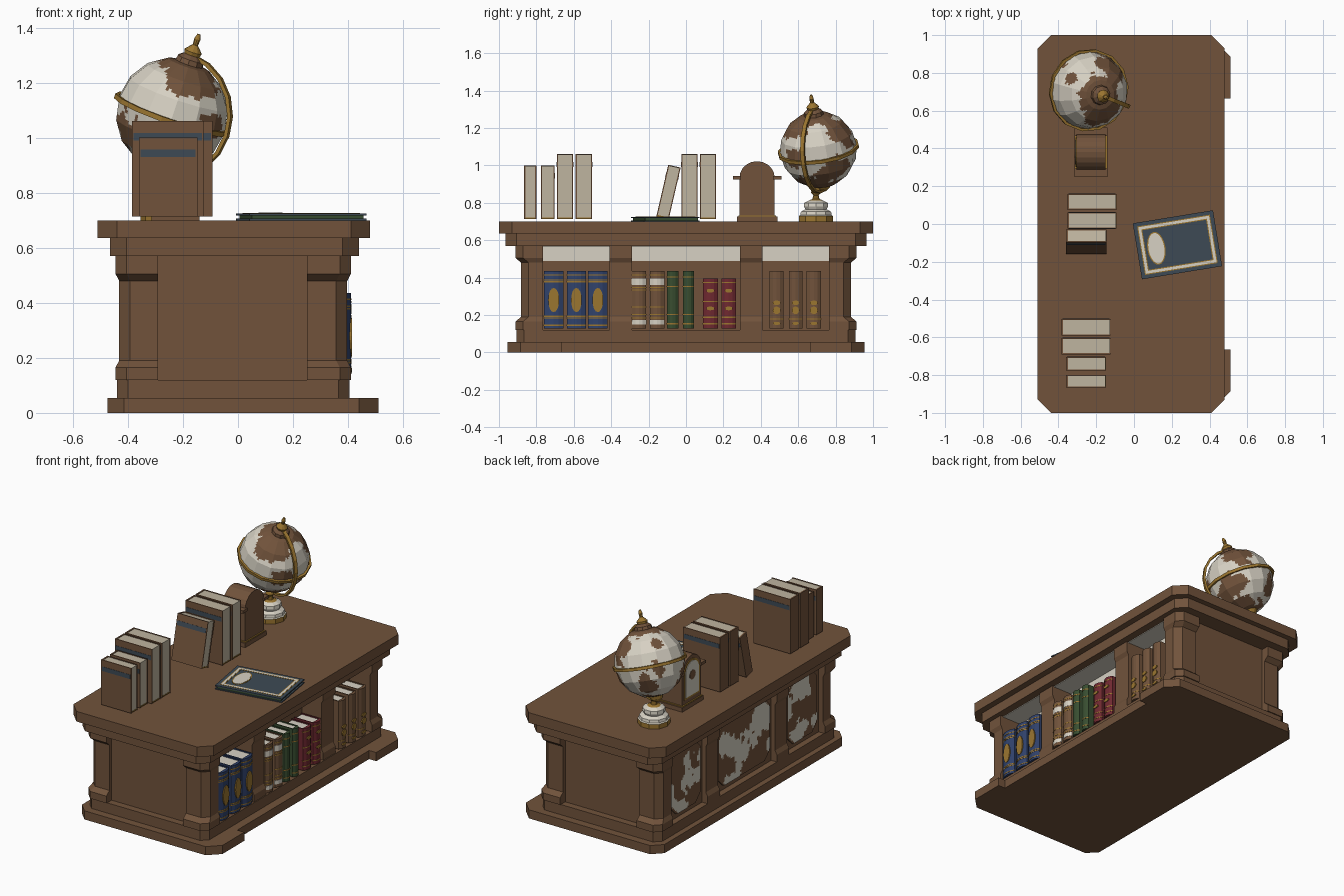
import bpy, bmesh, math
from mathutils import Vector, Matrix, noise

if "Cube" in bpy.data.objects:
    bpy.data.objects.remove(bpy.data.objects["Cube"])

COLS = {"wood": (.165, .086, .044), "cream": (.68, .64, .55), "pages": (.52, .46, .35),
        "gold": (.33, .18, .03), "slate": (.048, .068, .09), "navy": (.03, .055, .15),
        "green": (.04, .075, .03), "red": (.16, .022, .03)}
MATS = []
for n, c in COLS.items():
    m = bpy.data.materials.new(n)
    m.diffuse_color = (*c, 1)
    m.use_nodes = True
    m.node_tree.nodes["Principled BSDF"].inputs["Base Color"].default_value = m.diffuse_color
    MATS.append(m)
WOOD, CREAM, PAGES, GOLD, SLATE, NAVY, GREEN, RED = range(8)

def finish(bm, name):
    bmesh.ops.recalc_face_normals(bm, faces=bm.faces)
    me = bpy.data.meshes.new(name)
    bm.to_mesh(me)
    bm.free()
    for m in MATS:
        me.materials.append(m)
    ob = bpy.data.objects.new(name, me)
    bpy.context.collection.objects.link(ob)
    return ob

def loft(bm, rings, mat, closed=False):
    """Skin rings of points; mat is one index or one per segment."""
    vs = [[bm.verts.new(p) for p in r] for r in rings]
    k, n = len(vs), len(vs[0])
    seg = k if closed else k - 1
    ms = [mat] * seg if isinstance(mat, int) else mat
    for i in range(seg):
        a, b = vs[i], vs[(i + 1) % k]
        for j in range(n):
            bm.faces.new((a[j], a[(j + 1) % n], b[(j + 1) % n], b[j])).material_index = ms[i]
    if not closed:
        bm.faces.new(vs[0]).material_index = ms[0]
        bm.faces.new(vs[-1]).material_index = ms[-1]

def prism(bm, pts, a, b, mat, axis="z"):
    put = {"z": lambda p, t: (p[0], p[1], t), "x": lambda p, t: (t, p[0], p[1])}[axis]
    loft(bm, [[put(p, t) for p in pts] for t in (a, b)], mat)

def rect(x0, x1, y0, y1, c=(0, 0, 0, 0)):
    """Rectangle with chosen corners chamfered."""
    pts = []
    for (x, y, sx, sy, first), ch in zip(((x0, y0, 1, 1, 1), (x1, y0, -1, 1, 0), (x1, y1, -1, -1, 1), (x0, y1, 1, -1, 0)), c):
        if ch == 0:
            pts.append((x, y))
        else:
            pair = [(x, y + sy * ch), (x + sx * ch, y)]
            pts += pair if first else pair[::-1]
    return pts

def box(bm, x0, x1, y0, y1, z0, z1, mat=WOOD):
    prism(bm, rect(x0, x1, y0, y1), z0, z1, mat)

def oval(cx, cy, rx, ry, n=16):
    return [(cx + rx * math.cos(math.tau * i / n), cy + ry * math.sin(math.tau * i / n)) for i in range(n)]

def slab(name, x0, x1, y, z0, z1, ch):
    bm = bmesh.new()
    prism(bm, rect(x0, x1, -y, y, (ch,) * 4), z0, z1, WOOD)
    finish(bm, name)

# Desk carcass
slab("desk_top", -.51, .48, 1.0, .635, .70, .07)
slab("desk_top_moulding", -.465, .44, .965, .57, .635, .06)
slab("lower_body", -.44, .405, .905, .055, .12, .04)
slab("plinth", -.475, .46, .955, 0, .055, .06)
bm = bmesh.new()
for s in (-1, 1):
    ya, yb = sorted((s * .665, s * .955))
    prism(bm, rect(.3, .51, ya, yb, (0, .07 * (s < 0), .07 * (s > 0), 0)), 0, .055, WOOD)
finish(bm, "plinth_feet")
bm = bmesh.new()
box(bm, -.40, .25, -.86, .86, .12, .57)
finish(bm, "cabinet_core")

# Pilasters with flared caps and bases
LEVELS = ((.12, 0), (.165, 0), (.19, 1), (.48, 1), (.505, 0), (.57, 0))
def pilaster(name, x0, x1, y0, y1, ox, oy, c=(0, 0, 0, 0)):
    bm = bmesh.new()
    rings = []
    for z, k in LEVELS:
        ix, iy = .013 * k, .03 * k
        r = rect(x0 + ix * (ox < 0), x1 - ix * (ox > 0), y0 + iy * (oy < 0), y1 - iy * (oy > 0), c)
        rings.append([(x, y, z) for x, y in r])
    loft(bm, rings, WOOD)
    finish(bm, name)
for sy in (-1, 1):
    ya, yb = sorted((sy * .765, sy * .912))
    o = .04
    pilaster("back_corner_pilaster", -.445, -.29, ya, yb, -1, sy, (o * (sy < 0), 0, 0, o * (sy > 0)))
    pilaster("front_corner_pilaster", .25, .41, ya, yb, 1, sy, (0, o * (sy < 0), o * (sy > 0), 0))
    ya, yb = sorted((sy * .288, sy * .41))
    pilaster("back_divider", -.44, -.39, ya, yb, -1, 0)
    pilaster("shelf_divider", .24, .40, ya, yb, 1, 0)

# Shelf bays: pale lining; back: octagonal mottled panels
for y0, y1 in ((-.765, -.41), (-.288, .288), (.41, .765)):
    bm = bmesh.new()
    box(bm, .25, .256, y0, y1, .49, .57, CREAM)
    box(bm, .25, .39, y0, y1, .565, .569, CREAM)
    finish(bm, "bay_lining")
    bm = bmesh.new()
    a, b, lo, hi, ch = y0 + .03, y1 - .03, .15, .545, .05
    prism(bm, rect(a, b, lo, hi, (ch,) * 4), -.403, -.41, WOOD, "x")
    nx, nz = int((b - a) / .012), 32
    for i in range(nx):
        for j in range(nz):
            ya, yb = a + (b - a) * i / nx, a + (b - a) * (i + 1) / nx
            za, zb = lo + (hi - lo) * j / nz, lo + (hi - lo) * (j + 1) / nz
            y, z = (ya + yb) / 2, (za + zb) / 2
            if min(y - a, b - y) + min(z - lo, hi - z) < ch + .02:
                continue
            if noise.noise(Vector((y * 7, z * 7, 3.3))) + .3 * noise.noise(Vector((y * 25, z * 25, 1))) > .03:
                f = bm.faces.new([bm.verts.new((-.412, p, q)) for p, q in ((ya, za), (ya, zb), (yb, zb), (yb, za))])
                f.material_index = CREAM
    finish(bm, "back_panel")

# Books standing on the shelf, rounded spines outward
def shelf_book(y0, y1, top, cover, bands, ovals=()):
    bm = bmesh.new()
    z0, w, xa, xs = .128, y1 - y0, .262, .395
    box(bm, xa + .005, xs, y0 + .006, y1 - .006, z0 + .004, top - .006, CREAM)
    box(bm, xa, xs, y0, y0 + .007, z0, top, cover)
    box(bm, xa, xs, y1 - .007, y1, z0, top, cover)
    def spine(e):
        return [(xs - .005, y0 - e), (xs, y0 - e), (xs + .012 + e, y0 + .25 * w), (xs + .016 + e, y0 + .5 * w),
                (xs + .012 + e, y1 - .25 * w), (xs, y1 + e), (xs - .005, y1 + e)]
    prism(bm, spine(0), z0, top, cover)
    for a, b, m in bands:
        prism(bm, spine(.0015), a, b, m)
    for z, ry in ovals:
        prism(bm, oval((y0 + y1) / 2, z, w * .28, ry), xs + .008, xs + .019, GOLD, "x")
    finish(bm, "shelf_book")
line = lambda *zs: [(z, z + .006, GOLD) for z in zs]
for y0, y1 in ((-.76, -.655), (-.637, -.535), (-.523, -.42)):
    shelf_book(y0, y1, .435, NAVY, line(.142, .18, .19, .375, .385, .41), [(.28, .065)])
for y0, y1 in ((-.29, -.213), (-.193, -.116)):
    shelf_book(y0, y1, .435, WOOD, [(.36, .395, CREAM), (.148, .172, CREAM)] + line(.18, .2, .24, .33, .345, .41))
for y0, y1 in ((-.102, -.04), (-.016, .042)):
    shelf_book(y0, y1, .435, GREEN, line(.15, .2, .35, .40))
for y0, y1 in ((.09, .17), (.19, .267)):
    shelf_book(y0, y1, .395, RED, line(.15, .185, .27, .37), [(.235, .01), (.33, .01)])
for y0, y1 in ((.447, .522), (.55, .622), (.645, .722)):
    shelf_book(y0, y1, .435, WOOD, line(.175), [(.265, .012), (.225, .02), (.155, .008)])

# Books standing on the desk, fore-edges toward +x
def desk_book(x0, x1, y0, y1, z1, lean=0):
    bm = bmesh.new()
    z0, t = .713, .006
    box(bm, x0 + .01, x1 - .003, y0 + t, y1 - t, z0 + .003, z1 - .003, PAGES)
    box(bm, x0, x1, y0, y0 + t, z0, z1)
    box(bm, x0, x1, y1 - t, y1, z0, z1)
    box(bm, x0, x0 + .01, y0, y1, z0, z1)
    box(bm, x0 + .006, x1 - .006, y0 - .0015, y1 + .0015, z1 - .07, z1 - .042, SLATE)
    box(bm, x0 + .02, x1 - .001, y0 + t, y1 - t, z0 + .001, z0 + .008, GOLD)
    if lean:
        bmesh.ops.rotate(bm, verts=bm.verts, cent=(x0, y1, z0), matrix=Matrix.Rotation(-lean, 3, "X"))
    finish(bm, "desk_book")
desk_book(-.36, -.148, -.865, -.80, 1.0)
desk_book(-.36, -.148, -.775, -.703, 1.0)
desk_book(-.385, -.125, -.69, -.603, 1.06)
desk_book(-.385, -.125, -.59, -.502, 1.06)
desk_book(-.36, -.145, -.16, -.092, .995, math.radians(13))
desk_book(-.353, -.092, -.025, .062, 1.06)
desk_book(-.353, -.092, .075, .16, 1.06)

# Closed folio lying on the desk
bm = bmesh.new()
box(bm, -.205, .205, -.143, .143, .704, .718, GREEN)
box(bm, -.215, .215, -.15, .15, .718, .725, SLATE)
box(bm, -.215, .215, -.15, .15, .70, .706, SLATE)
for hx, hy, w, z, m in ((.195, .13, .005, .7262, GOLD), (.19, .125, .014, .727, CREAM), (.176, .111, .005, .7262, GOLD)):
    loft(bm, [[(sx * (hx - d), sy * (hy - d), zz) for d, zz in ((0, .724), (0, z), (w, z), (w, .724))]
              for sx, sy in ((-1, -1), (1, -1), (1, 1), (-1, 1))], m, True)
prism(bm, oval(-.113, 0, .048, .088, 20), .724, .7262, GOLD)
prism(bm, oval(-.113, 0, .042, .082, 20), .724, .7275, CREAM)
bmesh.ops.rotate(bm, verts=bm.verts, cent=(0, 0, 0), matrix=Matrix.Rotation(math.radians(9.3), 3, "Z"))
bmesh.ops.translate(bm, verts=bm.verts, vec=(.23, -.11, 0))
finish(bm, "folio")

# Mantel clock with arched top, dial toward -x
def arch(r, z0, zs, rise):
    return [(.38 - r, z0), (.38 + r, z0)] + [(.38 + r * math.cos(math.pi * i / 10), zs + rise * math.sin(math.pi * i / 10)) for i in range(11)]
bm = bmesh.new()
prism(bm, arch(.094, .70, .935, .087), -.305, -.15, WOOD, "x")
box(bm, -.315, -.14, .272, .488, .70, .727)
box(bm, -.313, -.142, .28, .48, .727, .733, GOLD)
for a, b in ((.25, .295), (.465, .51)):
    box(bm, -.315, -.14, a, b, .925, .943)
prism(bm, arch(.078, .76, .925, .075), -.304, -.309, GOLD, "x")
prism(bm, arch(.066, .772, .925, .063), -.306, -.312, CREAM, "x")
prism(bm, oval(.38, .90, .03, .03), -.31, -.314, WOOD, "x")
finish(bm, "mantel_clock")

# Globe: faceted ball with painted lands, tilted axis
C = Vector((-.24, .708, 1.085))
az, tilt = math.radians(-22), math.radians(20)
flat = Vector((math.cos(az), math.sin(az), 0))
up = Vector((0, 0, 1))
A = flat * math.sin(tilt) + up * math.cos(tilt)
H = flat * math.cos(tilt) - up * math.sin(tilt)
N = A.cross(H)
bm = bmesh.new()
bmesh.ops.create_uvsphere(bm, u_segments=14, v_segments=8, radius=.207)
bmesh.ops.subdivide_edges(bm, edges=bm.edges, cuts=6, use_grid_fill=True)
bmesh.ops.transform(bm, matrix=Matrix.Translation(C) @ up.rotation_difference(A).to_matrix().to_4x4(), verts=bm.verts)
LANDS = [((.08, -.12, .14), .5), ((.06, -.03, .19), .55), ((-.09, .065, .17), .2), ((.13, .14, .1), .42),
         ((.14, .09, -.11), .42), ((.14, -.13, -.05), .3), ((-.17, -.08, -.07), .4), ((-.15, .12, .03), .22),
         ((-.1, .16, -.06), .28), ((0, 0, -.2), .65)]
for f in bm.faces:
    d = (f.calc_center_median() - C).normalized()
    wob = .28 * noise.noise(d * 3.5) + .1 * noise.noise(d * 10)
    f.material_index = WOOD if any(d.angle(Vector(p)) < r + wob for p, r in LANDS) else CREAM
finish(bm, "globe_ball")

# Globe mount: equator ring, half meridian, finial and stand
def hoop(name, u, v, r, span, n, wide, closed):
    bm = bmesh.new()
    w = u.cross(v)
    rings = []
    for i in range(n):
        t = span * i / (n if closed else n - 1)
        d = u * math.cos(t) + v * math.sin(t)
        rings.append([C + d * (r + a) + w * b for a, b in ((-.007, -wide), (.007, -wide), (.007, wide), (-.007, wide))])
    loft(bm, rings, GOLD, closed)
    finish(bm, name)
hoop("equator_ring", H, N, .213, math.tau, 14, .009, True)
hoop("meridian_arm", A, H, .228, math.pi, 11, .011, False)

def lathe(name, base, ax, u, prof, mats, n=10):
    bm = bmesh.new()
    v = ax.cross(u)
    loft(bm, [[base + ax * z + (u * math.cos(math.tau * i / n) + v * math.sin(math.tau * i / n)) * r for i in range(n)]
              for r, z in prof], mats)
    finish(bm, name)
lathe("globe_finial", C, A, H, [(.055, .19), (.05, .215), (.03, .23), (.034, .243), (.02, .258), (.01, .268), (.012, .29), (.006, .31)],
      [WOOD, WOOD, GOLD, GOLD, GOLD, GOLD, GOLD])
lathe("globe_lower_pivot", C, -A, H, [(.045, .195), (.035, .218), (.015, .235)], GOLD)
lathe("globe_stand", Vector((-.26, .695, 0)), up, Vector((1, 0, 0)),
      [(.095, .70), (.095, .73), (.088, .735), (.085, .752), (.06, .765), (.068, .78), (.066, .8), (.04, .812), (.02, .82),
       (.015, .84), (.028, .855), (.018, .885)], [GOLD] + [CREAM] * 6 + [GOLD] * 4)
